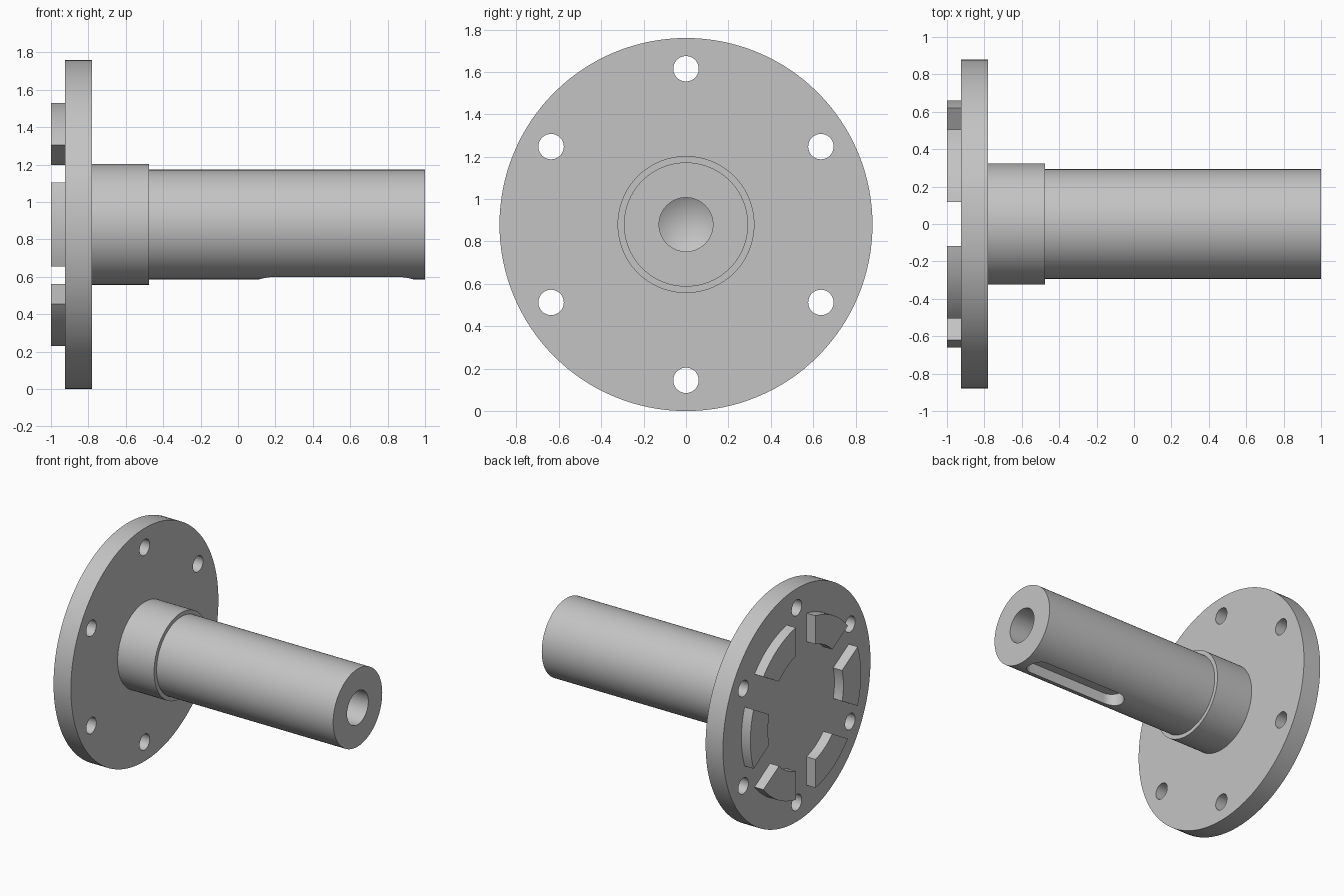
import bpy, bmesh, math
from mathutils import Matrix, Vector

cube = bpy.data.objects.get("Cube")
if cube:
    bpy.data.objects.remove(cube, do_unlink=True)

AXIS_Z = 0.88
FLANGE_R = 0.88

steel = bpy.data.materials.new("plain grey steel")
steel.use_nodes = True
steel.diffuse_color = (0.55, 0.55, 0.55, 1)
steel.node_tree.nodes["Principled BSDF"].inputs["Base Color"].default_value = (0.55, 0.55, 0.55, 1)


def make_object(name, bm):
    bmesh.ops.recalc_face_normals(bm, faces=bm.faces)
    mesh = bpy.data.meshes.new(name)
    bm.to_mesh(mesh)
    bm.free()
    mesh.materials.append(steel)
    obj = bpy.data.objects.new(name, mesh)
    bpy.context.collection.objects.link(obj)
    return obj


def activate(obj):
    bpy.ops.object.select_all(action='DESELECT')
    obj.select_set(True)
    bpy.context.view_layer.objects.active = obj


def smooth(obj):
    activate(obj)
    bpy.ops.object.shade_smooth_by_angle(angle=math.radians(25))


def lathe(name, profile, steps=96):
    """Revolve (x, radius) points round the shaft axis."""
    bm = bmesh.new()
    verts = [bm.verts.new((x, 0, r)) for x, r in profile]
    edges = [bm.edges.new(pair) for pair in zip(verts, verts[1:])]
    bmesh.ops.spin(bm, geom=verts + edges, axis=(1, 0, 0), cent=(0, 0, 0),
                   angle=math.tau, steps=steps)
    bmesh.ops.remove_doubles(bm, verts=bm.verts, dist=1e-5)
    bmesh.ops.translate(bm, verts=bm.verts, vec=(0, 0, AXIS_Z))
    return make_object(name, bm)


def extrude_outline(bm, points, vec):
    face = bm.faces.new([bm.verts.new(p) for p in points])
    out = bmesh.ops.extrude_face_region(bm, geom=[face])
    moved = [g for g in out["geom"] if isinstance(g, bmesh.types.BMVert)]
    bmesh.ops.translate(bm, verts=moved, vec=vec)


def cut(obj, cutter):
    cutter.hide_render = True
    mod = obj.modifiers.new("cut", 'BOOLEAN')
    mod.operation = 'DIFFERENCE'
    mod.solver = 'EXACT'
    mod.object = cutter
    activate(obj)
    bpy.ops.object.modifier_apply(modifier=mod.name)
    bpy.data.objects.remove(cutter, do_unlink=True)


# Flange disc with six bolt holes
flange = lathe("flange", [(-0.925, 0), (-0.925, FLANGE_R), (-0.78, FLANGE_R), (-0.78, 0)], 128)
bm = bmesh.new()
for i in range(6):
    a = math.radians(30 + 60 * i)
    place = Matrix.Translation((-0.85, 0.735 * math.cos(a), AXIS_Z + 0.735 * math.sin(a)))
    bmesh.ops.create_cone(bm, cap_ends=True, segments=32, radius1=0.06, radius2=0.06,
                          depth=0.4, matrix=place @ Matrix.Rotation(math.pi / 2, 4, 'Y'))
cut(flange, make_object("bolt_hole_cutter", bm))
smooth(flange)

# Shoulder between flange and shaft
smooth(lathe("shoulder", [(-0.79, 0), (-0.79, 0.323), (-0.475, 0.323), (-0.475, 0)]))

# Shaft with a drilled blind bore in its end
shaft = lathe("shaft", [(-0.5, 0), (-0.5, 0.293), (1, 0.293), (1, 0.127),
                        (0.5, 0.127), (0.425, 0)])

# Round-ended keyway along the underside
bm = bmesh.new()
half = 0.085
outline = []
for centre, start in ((0.85, -90), (0.2, 90)):
    for i in range(17):
        a = math.radians(start + 180 * i / 16)
        outline.append(Vector((centre + half * math.cos(a), half * math.sin(a), 0.5)))
extrude_outline(bm, outline, (0, 0, 0.18))
cut(shaft, make_object("keyway_cutter", bm))
smooth(shaft)

# Six drive dogs: a ring divided by straight slots
bm = bmesh.new()
SLOT = 0.117


def arc(radius, middle, steps=12):
    """Arc from slot wall to slot wall round the given direction."""
    spread = math.radians(30) - math.asin(SLOT / radius)
    for i in range(steps + 1):
        a = middle + spread * (2 * i / steps - 1)
        yield Vector((-1, radius * math.cos(a), AXIS_Z + radius * math.sin(a)))


for i in range(6):
    middle = math.radians(60 * i)
    points = list(arc(0.66, middle)) + list(arc(0.45, middle))[::-1]
    extrude_outline(bm, points, (0.08, 0, 0))
smooth(make_object("drive_dogs", bm))
